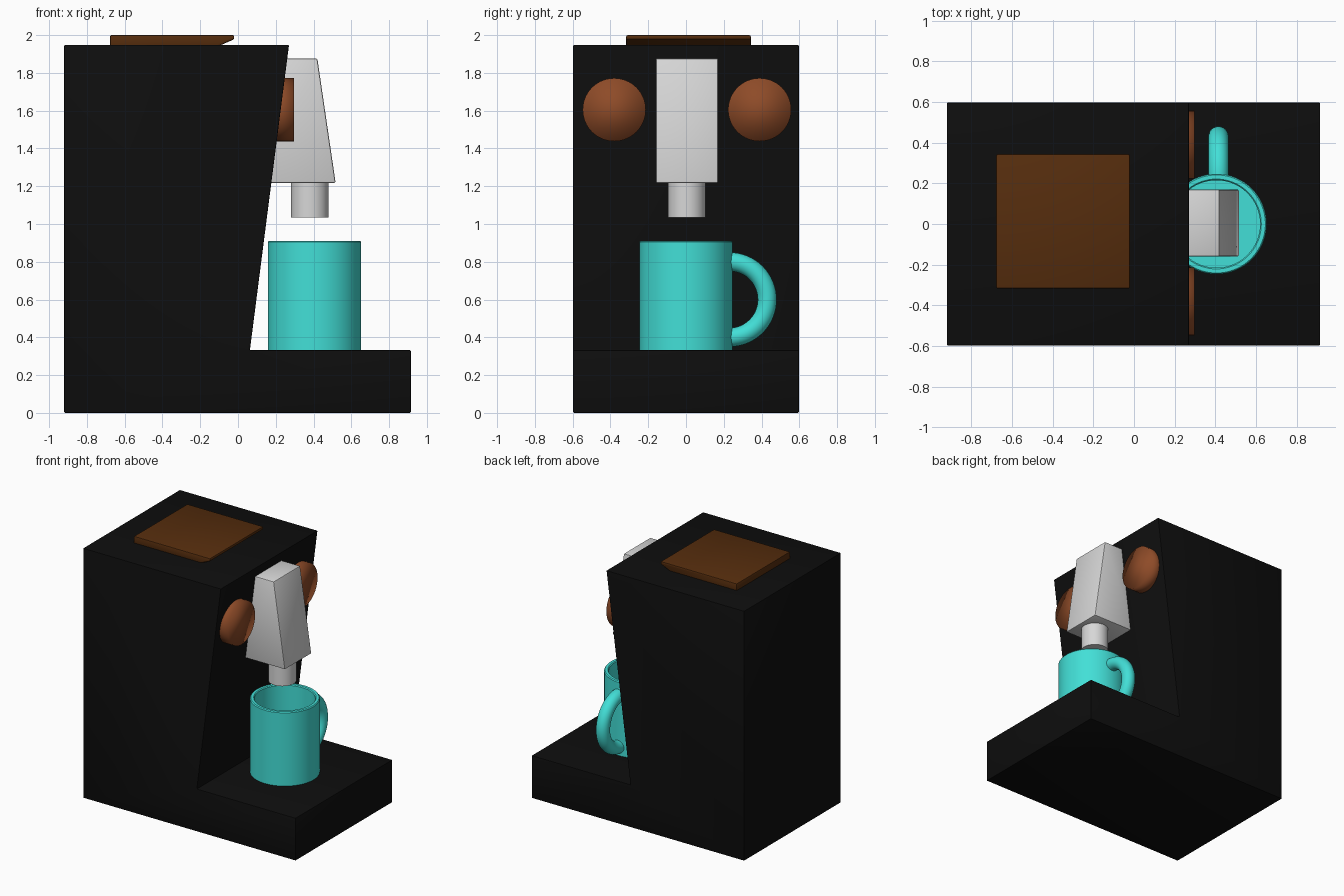
import bpy, bmesh, math
from mathutils import Matrix, Vector

if "Cube" in bpy.data.objects:
    bpy.data.objects.remove(bpy.data.objects["Cube"])


def material(name, rgb):
    m = bpy.data.materials.new(name)
    m.diffuse_color = (*rgb, 1)
    m.use_nodes = True
    m.node_tree.nodes["Principled BSDF"].inputs["Base Color"].default_value = m.diffuse_color
    return m


BLACK = material("black", (0.0042, 0.0042, 0.0042))
BROWN = material("dark_brown", (0.092, 0.026, 0.004))
COPPER = material("copper_brown", (0.27, 0.07, 0.021))
SILVER = material("light_grey", (0.68, 0.68, 0.68))
TEAL = material("turquoise", (0.055, 0.74, 0.68))


def finish(name, bm, mat, smooth=None):
    bmesh.ops.recalc_face_normals(bm, faces=bm.faces)
    me = bpy.data.meshes.new(name)
    bm.to_mesh(me)
    bm.free()
    ob = bpy.data.objects.new(name, me)
    bpy.context.collection.objects.link(ob)
    me.materials.append(mat)
    if smooth is not None:
        bpy.context.view_layer.objects.active = ob
        ob.select_set(True)
        bpy.ops.object.shade_smooth_by_angle(angle=math.radians(smooth))
        ob.select_set(False)
    return ob


def extrude_profile(name, pts, y0, y1, mat, bevel):
    # side profile in x,z swept along y
    bm = bmesh.new()
    f = bm.faces.new([bm.verts.new((x, y0, z)) for x, z in pts])
    r = bmesh.ops.extrude_face_region(bm, geom=[f])
    bmesh.ops.translate(bm, vec=(0, y1 - y0, 0),
                        verts=[v for v in r["geom"] if isinstance(v, bmesh.types.BMVert)])
    bmesh.ops.recalc_face_normals(bm, faces=bm.faces)
    bmesh.ops.bevel(bm, geom=bm.edges[:], offset=bevel, segments=2,
                    profile=0.5, affect='EDGES')
    return finish(name, bm, mat, 30)


def cylinder(name, r, depth, matrix, mat, smooth):
    bm = bmesh.new()
    bmesh.ops.create_cone(bm, cap_ends=True, segments=64, radius1=r, radius2=r,
                          depth=depth, matrix=matrix)
    return finish(name, bm, mat, smooth)


# machine housing with base tray
extrude_profile("housing", [(-0.92, 0), (0.915, 0), (0.915, 0.332), (0.063, 0.332),
                            (0.27, 1.948), (-0.92, 1.948)], -0.597, 0.597, BLACK, 0.005)

# lid on top, with an undercut front lip
extrude_profile("lid", [(-0.678, 1.93), (-0.13, 1.93), (-0.02, 1.978), (-0.02, 2.0),
                        (-0.678, 2.0)], -0.317, 0.343, BROWN, 0.008)

# brew head and nozzle
extrude_profile("brew_head", [(0.13, 1.217), (0.517, 1.217), (0.42, 1.877),
                              (0.2, 1.877)], -0.16, 0.17, SILVER, 0.009)
cylinder("nozzle", 0.099, 0.22, Matrix.Translation((0.38, 0.004, 1.145)), SILVER, 30)

# round dials either side of the head
for side, y in (("left", -0.38), ("right", 0.39)):
    cylinder("dial_" + side, 0.167, 0.13,
             Matrix.Translation((0.232, y, 1.605)) @ Matrix.Rotation(math.pi / 2, 4, 'Y'),
             COPPER, 180)

# mug, a lathed cup profile (radius, height)
bm = bmesh.new()
prof = [(0, 0.333), (0.247, 0.333), (0.247, 0.904), (0.241, 0.911), (0.221, 0.911),
        (0.215, 0.904), (0.215, 0.375), (0, 0.375)]
vs = [bm.verts.new((r, 0, z)) for r, z in prof]
es = [bm.edges.new(p) for p in zip(vs, vs[1:])]
bmesh.ops.spin(bm, geom=vs + es, cent=(0, 0, 0), axis=(0, 0, 1),
               angle=2 * math.pi, steps=64)
bmesh.ops.remove_doubles(bm, verts=bm.verts, dist=1e-4)
bmesh.ops.translate(bm, vec=(0.405, 0, 0), verts=bm.verts)
finish("mug", bm, TEAL, 35)

# mug handle, half a ring
bm = bmesh.new()
centre = Vector((0.415, 0.23, 0.6))
ring = bmesh.ops.create_circle(bm, cap_ends=False, segments=24, radius=0.05,
                               matrix=Matrix.Translation(centre + Vector((0, 0, 0.2)))
                               @ Matrix.Rotation(math.pi / 2, 4, 'X'))
bmesh.ops.spin(bm, geom=ring["verts"] + bm.edges[:], cent=centre, axis=(1, 0, 0),
               angle=-math.pi, steps=32)
bmesh.ops.holes_fill(bm, edges=[e for e in bm.edges if e.is_boundary], sides=0)
finish("mug_handle", bm, TEAL, 40)
